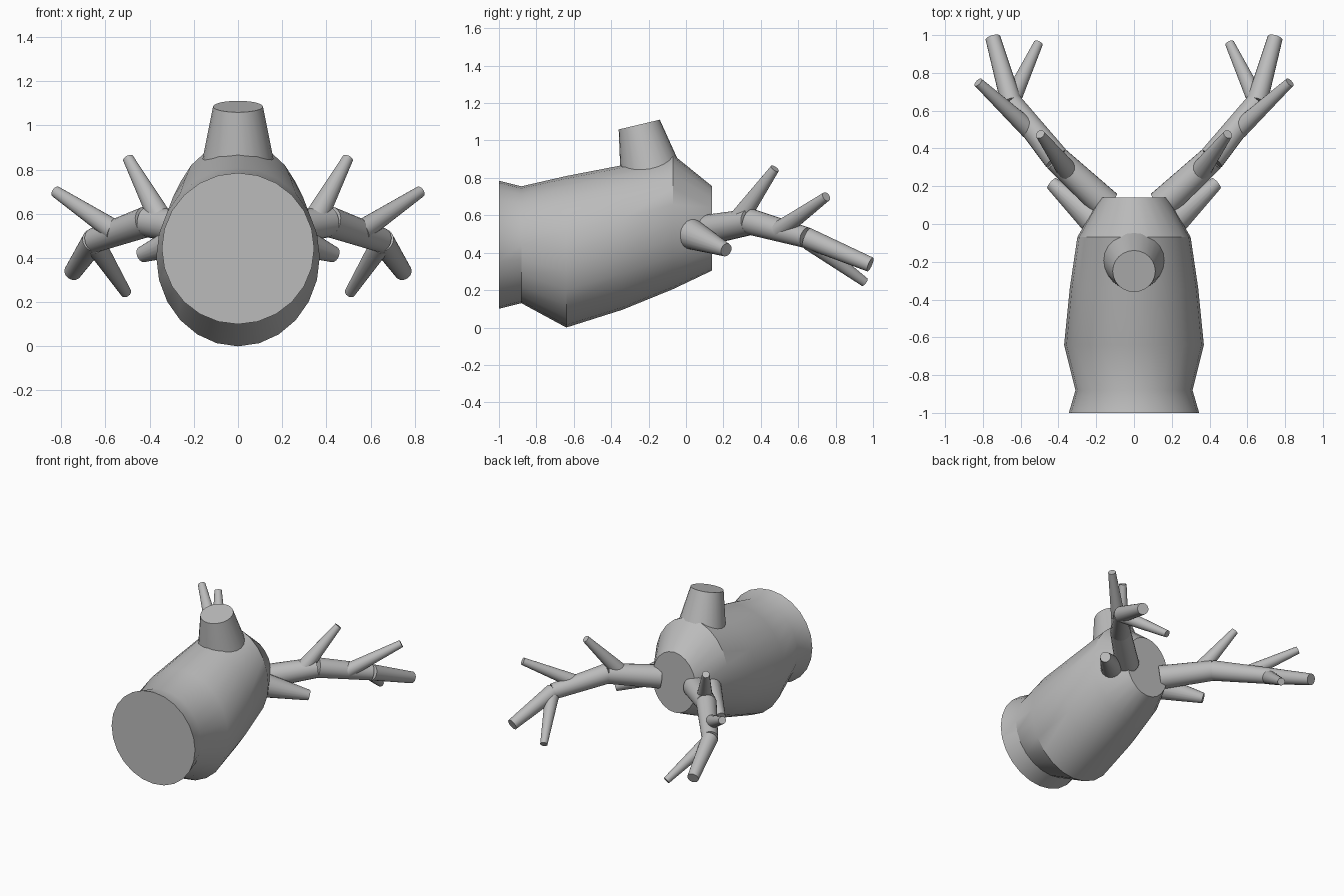
import bpy, bmesh
from math import sin, cos, tau, radians
from mathutils import Vector

cube = bpy.data.objects.get("Cube")
if cube:
    bpy.data.objects.remove(cube)

grey = bpy.data.materials.new("plain grey")
grey.use_nodes = True
COLOUR = (0.5, 0.5, 0.5, 1)
grey.diffuse_color = COLOUR
grey.node_tree.nodes["Principled BSDF"].inputs["Base Color"].default_value = COLOUR


def finish(bm, name):
    """Turn a bmesh into a smooth-shaded object with sharp creases."""
    bmesh.ops.recalc_face_normals(bm, faces=bm.faces)
    mesh = bpy.data.meshes.new(name)
    bm.to_mesh(mesh)
    bm.free()
    mesh.materials.append(grey)
    obj = bpy.data.objects.new(name, mesh)
    bpy.context.collection.objects.link(obj)
    bpy.ops.object.select_all(action='DESELECT')
    obj.select_set(True)
    bpy.context.view_layer.objects.active = obj
    bpy.ops.object.shade_smooth_by_angle(angle=radians(30))
    return obj


def loft(name, sections, sides=24):
    """Elliptical rings along y: (y, half width, bottom, top)."""
    bm = bmesh.new()
    rings = []
    for y, w, lo, hi in sections:
        rings.append([bm.verts.new((w * cos(tau * i / sides), y,
                                    (lo + hi) / 2 + (hi - lo) / 2 * sin(tau * i / sides)))
                      for i in range(sides)])
    for a, b in zip(rings, rings[1:]):
        for i in range(sides):
            j = (i + 1) % sides
            bm.faces.new((a[i], a[j], b[j], b[i]))
    bm.faces.new(rings[0])
    bm.faces.new(rings[-1])
    return finish(bm, name)


def taper(name, start, r1, end, r2, sides=20):
    """Capped tapered cylinder between two points."""
    start, end = Vector(start), Vector(end)
    axis = end - start
    bm = bmesh.new()
    bmesh.ops.create_cone(bm, cap_ends=True, segments=sides, radius1=r1, radius2=r2,
                          depth=axis.length)
    turn = Vector((0, 0, 1)).rotation_difference(axis).to_matrix()
    bmesh.ops.rotate(bm, verts=bm.verts, matrix=turn)
    bmesh.ops.translate(bm, verts=bm.verts, vec=(start + end) / 2)
    return finish(bm, name)


# Trunk body, flared at the front and narrowed at the back
loft("trunk_body", [
    (-1.0, 0.345, 0.10, 0.785),
    (-0.88, 0.31, 0.13, 0.755),
    (-0.64, 0.37, 0.0, 0.81),
    (-0.34, 0.34, 0.095, 0.868),
    (-0.07, 0.30, 0.205, 0.925),
    (0.14, 0.18, 0.305, 0.755),
])

# Stump on top
taper("top_stump", (0, -0.18, 0.79), 0.172, (0, -0.25, 1.085), 0.113, 24)

# Branches, built on the left and mirrored to the right
knee, fork = (0.41, 0.345, 0.565), (0.65, 0.645, 0.48)
branches = [
    ("branch_inner", (0.145, 0.10, 0.52), 0.082, knee, 0.07),
    ("branch_middle", knee, 0.07, fork, 0.056),
    ("branch_outer", fork, 0.056, (0.747, 0.985, 0.337), 0.04),
    ("twig_upper_inner", (0.347, 0.276, 0.57), 0.055, (0.497, 0.475, 0.85), 0.025),
    ("twig_upper_outer", (0.555, 0.50, 0.52), 0.05, (0.825, 0.75, 0.70), 0.026),
    ("twig_fork", (0.645, 0.66, 0.46), 0.048, (0.507, 0.955, 0.243), 0.025),
    ("twig_stub", (0.20, 0.015, 0.505), 0.085, (0.435, 0.215, 0.415), 0.036),
]
for side, sign in (("left", 1), ("right", -1)):
    for part, a, r1, b, r2 in branches:
        taper(f"{part}_{side}", (sign * a[0], *a[1:]), r1, (sign * b[0], *b[1:]), r2)
